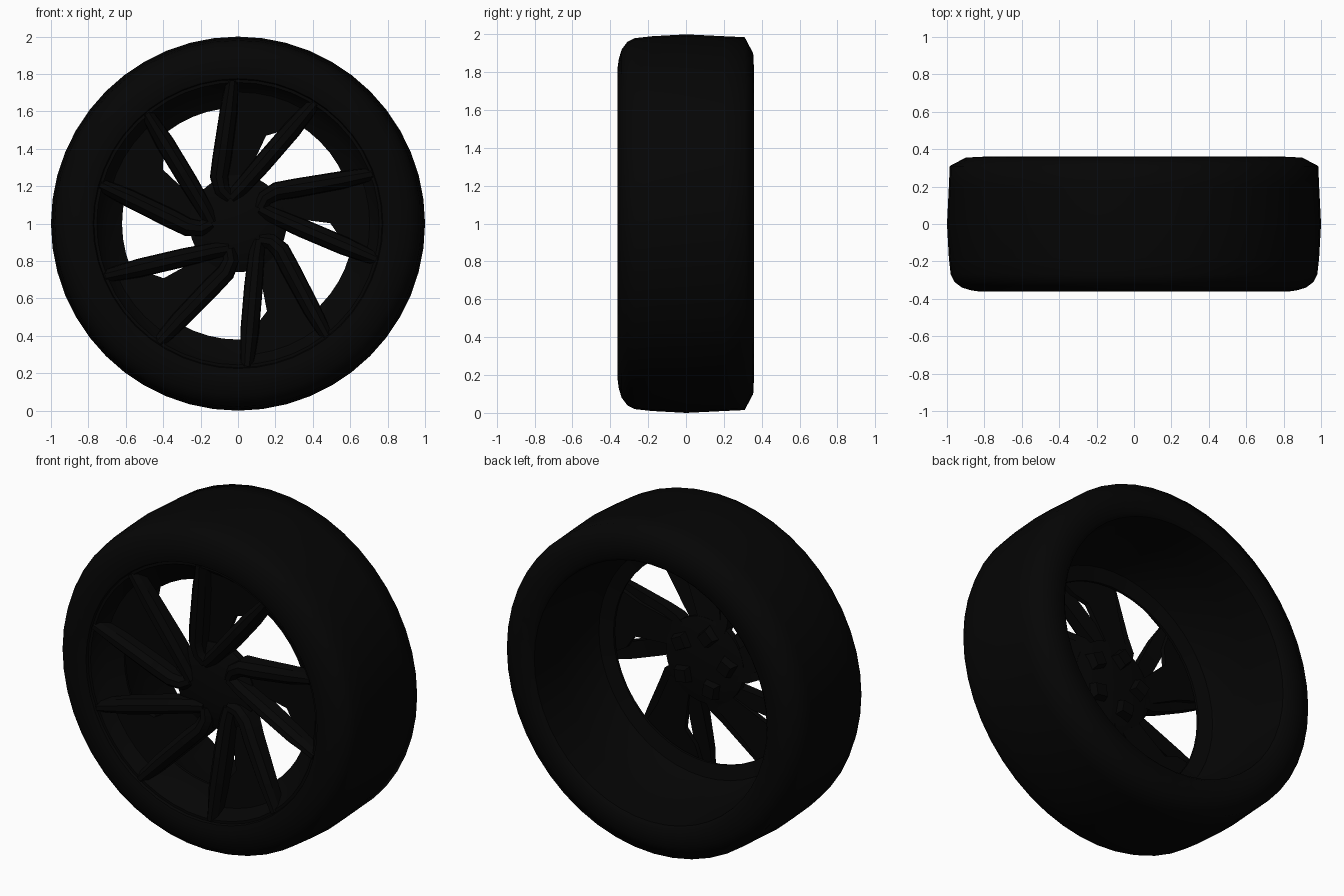
import bpy, bmesh, math
from mathutils import Vector, Matrix

if "Cube" in bpy.data.objects:
    bpy.data.objects.remove(bpy.data.objects["Cube"])

black = bpy.data.materials.new("matte black")
black.use_nodes = True
colour = (0.0015, 0.0015, 0.0015, 1)
black.diffuse_color = colour
shader = black.node_tree.nodes["Principled BSDF"]
shader.inputs["Base Color"].default_value = colour
shader.inputs["Roughness"].default_value = 0.8


def finish(bm, name, smooth=35):
    """Turn a bmesh into a shaded object centred on the axle."""
    bmesh.ops.remove_doubles(bm, verts=bm.verts, dist=0.0005)
    bmesh.ops.recalc_face_normals(bm, faces=bm.faces)
    mesh = bpy.data.meshes.new(name)
    bm.to_mesh(mesh)
    bm.free()
    mesh.materials.append(black)
    obj = bpy.data.objects.new(name, mesh)
    obj.location.z = 1
    bpy.context.collection.objects.link(obj)
    bpy.ops.object.select_all(action='DESELECT')
    obj.select_set(True)
    bpy.context.view_layer.objects.active = obj
    bpy.ops.object.shade_smooth_by_angle(angle=math.radians(smooth))
    return obj


def lathe(name, profile, steps, smooth=35):
    """Spin (radius, y) points about the axle."""
    bm = bmesh.new()
    verts = [bm.verts.new((0, y, r)) for r, y in profile]
    edges = [bm.edges.new(p) for p in zip(verts, verts[1:])]
    bmesh.ops.spin(bm, geom=verts + edges, axis=(0, 1, 0), cent=(0, 0, 0),
                   angle=math.tau, steps=steps, use_merge=True)
    return finish(bm, name, smooth)


def loft(bm, rings):
    """Skin a row of equal closed sections and cap both ends."""
    rows = [[bm.verts.new(p) for p in ring] for ring in rings]
    n = len(rows[0])
    for a, b in zip(rows, rows[1:]):
        for i in range(n):
            j = (i + 1) % n
            bm.faces.new((a[i], a[j], b[j], b[i]))
    bm.faces.new(rows[0])
    bm.faces.new(rows[-1])


def arm(bm, path):
    """Tapered spoke arm; path rows are x, z, front y, back y, half width."""
    pts = [Vector((p[0], 0, p[1])) for p in path]
    rings = []
    for i, (x, z, front, back, w) in enumerate(path):
        along = (pts[min(i + 1, len(pts) - 1)] - pts[max(i - 1, 0)]).normalized()
        side = Vector((along.z, 0, -along.x))
        section = [(-w, back), (-w * 0.9, front + 0.03), (-w * 0.35, front),
                   (w * 0.35, front), (w * 0.9, front + 0.03), (w, back)]
        rings.append([pts[i] + side * s + Vector((0, y, 0)) for s, y in section])
    loft(bm, rings)


def repeat(bm, count=5):
    """Copy everything around the axle."""
    source = bm.verts[:] + bm.edges[:] + bm.faces[:]
    for k in range(1, count):
        copy = bmesh.ops.duplicate(bm, geom=source)["geom"]
        bmesh.ops.rotate(bm, cent=(0, 0, 0),
                         verts=[g for g in copy if isinstance(g, bmesh.types.BMVert)],
                         matrix=Matrix.Rotation(k * math.tau / count, 3, 'Y'))


# Tyre: rounded front shoulder, chamfered rear shoulder
lathe("tyre", [(0.775, -0.35), (0.82, -0.362), (0.87, -0.355), (0.92, -0.34),
               (0.96, -0.31), (0.98, -0.27), (0.99, -0.18), (1.0, 0),
               (0.99, 0.2), (0.985, 0.31), (0.9, 0.355), (0.8, 0.36),
               (0.78, 0.34)], 48, 70)

# Rim barrel: lip groove, dished front flange, deep open back
lathe("rim_barrel", [(0.775, -0.35), (0.77, -0.335), (0.755, -0.335),
                     (0.745, -0.315), (0.70, -0.26), (0.62, -0.205),
                     (0.62, -0.19), (0.70, -0.165), (0.74, -0.08),
                     (0.765, 0.12), (0.78, 0.34)], 48, 40)

# Hub disc
lathe("hub", [(0, -0.265), (0.12, -0.262), (0.2, -0.245), (0.26, -0.22),
              (0.26, -0.18), (0.2, -0.165), (0, -0.16)], 40)

# Five V-shaped twin spokes
bm = bmesh.new()
arm(bm, [(-0.03, 0.765, -0.345, -0.27, 0.035), (-0.05, 0.6, -0.335, -0.25, 0.048),
         (-0.085, 0.35, -0.31, -0.21, 0.052), (-0.1, 0.25, -0.295, -0.18, 0.05),
         (-0.085, 0.18, -0.285, -0.17, 0.045), (-0.04, 0.135, -0.275, -0.17, 0.04)])
arm(bm, [(0.41, 0.645, -0.345, -0.27, 0.035), (0.29, 0.505, -0.335, -0.25, 0.05),
         (0.13, 0.32, -0.31, -0.21, 0.05), (0.02, 0.195, -0.29, -0.18, 0.045),
         (-0.04, 0.135, -0.275, -0.17, 0.04)])
repeat(bm)
finish(bm, "spokes", 30)

# Recessed web between the arms of each spoke
bm = bmesh.new()
outline = [(-0.03, 0.15), (-0.1, 0.27), (-0.06, 0.5)]
outline += [(0.72 * math.cos(math.radians(a)), 0.72 * math.sin(math.radians(a)))
            for a in range(94, 56, -6)]
outline += [(0.25, 0.5), (0.15, 0.47), (0.075, 0.31), (0.03, 0.21)]


def web_depth(x, z):
    return -0.18 - 0.12 * math.hypot(x, z)


loft(bm, [[(x, web_depth(x, z) + t, z) for x, z in outline] for t in (0, 0.03)])
repeat(bm)
finish(bm, "spoke_webs", 30)

# Blocky bosses on the back of the hub
bm = bmesh.new()
bmesh.ops.create_cone(bm, cap_ends=True, segments=4, radius1=0.07, radius2=0.05,
                      depth=0.06, matrix=Matrix.Translation((-0.04, -0.15, 0.16))
                      @ Matrix.Rotation(-math.pi / 2, 4, 'X'))
repeat(bm)
finish(bm, "hub_bosses")
